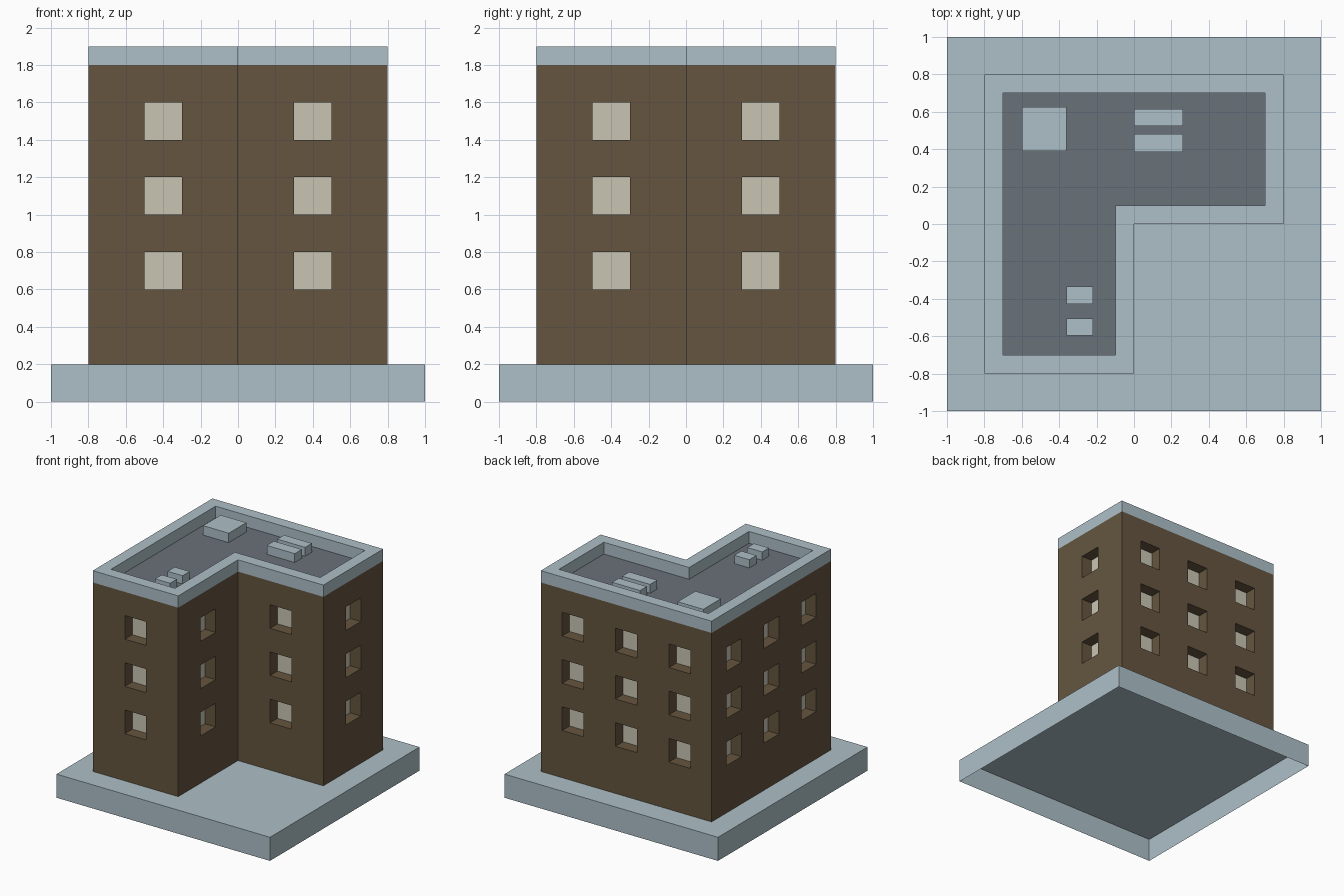
import bpy, bmesh
from mathutils import Vector

if "Cube" in bpy.data.objects:
    bpy.data.objects.remove(bpy.data.objects["Cube"])


def lin(c):
    return c / 12.92 if c <= 0.04045 else ((c + 0.055) / 1.055) ** 2.4


def material(name, r, g, b):
    m = bpy.data.materials.new(name)
    m.diffuse_color = (*[lin(v / 255) for v in (r, g, b)], 1)
    m.use_nodes = True
    m.node_tree.nodes["Principled BSDF"].inputs["Base Color"].default_value = m.diffuse_color
    return m


STONE = material("pale blue concrete", 174, 192, 200)
BROWN = material("brown wall", 101, 85, 63)
GLASS = material("cream window", 201, 197, 180)
ROOF = material("grey roof", 105, 113, 120)


def make_object(name, faces, mats):
    """faces: list of (points, material slot)"""
    bm = bmesh.new()
    for pts, slot in faces:
        bm.faces.new([bm.verts.new(p) for p in pts]).material_index = slot
    bmesh.ops.remove_doubles(bm, verts=bm.verts, dist=1e-4)
    me = bpy.data.meshes.new(name)
    bm.to_mesh(me)
    bm.free()
    for m in mats:
        me.materials.append(m)
    ob = bpy.data.objects.new(name, me)
    bpy.context.collection.objects.link(ob)
    return ob


def strip(lower, upper, slot=0):
    """Band of quads between two closed rings."""
    n = len(lower)
    return [([lower[i], lower[(i + 1) % n], upper[(i + 1) % n], upper[i]], slot)
            for i in range(n)]


def ring(outline, z):
    return [Vector((x, y, z)) for x, y in outline]


def open_box(name, x0, x1, y0, y1, z0, z1):
    """Box without its underside."""
    rect = [(x0, y0), (x1, y0), (x1, y1), (x0, y1)]
    faces = strip(ring(rect, z0), ring(rect, z1)) + [(ring(rect, z1), 0)]
    return make_object(name, faces, [STONE])


FOOT = [(-.8, -.8), (0, -.8), (0, 0), (.8, 0), (.8, .8), (-.8, .8)]
INNER = [(-.7, -.7), (-.1, -.7), (-.1, .1), (.7, .1), (.7, .7), (-.7, .7)]
FLOOR, TOP, RIM = 0.2, 1.8, 1.9
WIN, DEPTH = 0.2, 0.1

# hollow base slab
open_box("base_slab", -1, 1, -1, 1, 0, FLOOR)

# walls with recessed windows, one grid of cells per side
rows = [FLOOR, .6, .8, 1.0, 1.2, 1.4, 1.6, TOP]
faces = []
for i, p in enumerate(FOOT):
    a, b = Vector((*p, 0)), Vector((*FOOT[(i + 1) % 6], 0))
    length = (b - a).length
    d = (b - a).normalized()
    inward = Vector((-d.y, d.x, 0)) * DEPTH
    centres = [.3, .8, 1.3] if length > 1 else [.4]
    cols = [0] + [c + s * WIN / 2 for c in centres for s in (-1, 1)] + [length]
    for c in range(len(cols) - 1):
        for r in range(len(rows) - 1):
            quad = [a + d * u + Vector((0, 0, z)) for u, z in (
                (cols[c], rows[r]), (cols[c + 1], rows[r]),
                (cols[c + 1], rows[r + 1]), (cols[c], rows[r + 1]))]
            if c % 2 and r % 2:
                back = [v + inward for v in quad]
                faces += strip(quad, back) + [(back, 1)]
            else:
                faces.append((quad, 0))
make_object("walls", faces, [BROWN, GLASS])

# parapet and sunken roof
rings = [ring(FOOT, TOP), ring(FOOT, RIM), ring(INNER, RIM), ring(INNER, TOP)]
make_object("parapet", [f for lo, hi in zip(rings, rings[1:]) for f in strip(lo, hi)], [STONE])
make_object("roof", [(rings[-1], 0)], [ROOF])

# rooftop units
open_box("roof_hatch", -.60, -.36, .39, .625, TOP, TOP + .08)
for y0, y1 in ((.385, .48), (.525, .615)):
    open_box("large_vent", 0, .262, y0, y1, TOP, TOP + .075)
for y0, y1 in ((-.595, -.505), (-.428, -.333)):
    open_box("small_vent", -.36, -.22, y0, y1, TOP, TOP + .07)
